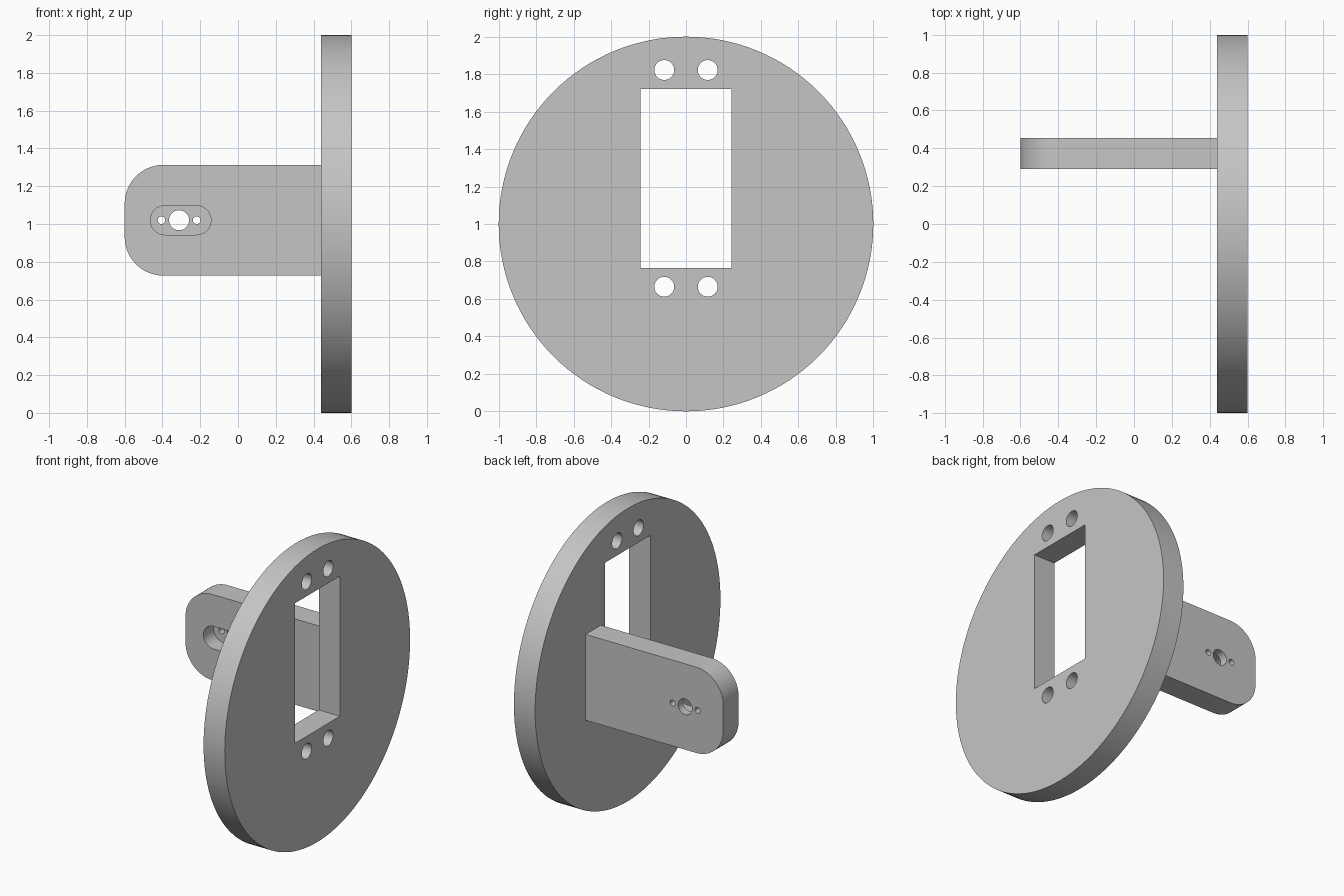
import bpy
import bmesh
from math import cos, sin, pi, radians
from mathutils import Vector

cube = bpy.data.objects.get("Cube")
if cube:
    bpy.data.objects.remove(cube, do_unlink=True)

grey = bpy.data.materials.new("plain grey")
grey.use_nodes = True
grey.diffuse_color = (0.56, 0.56, 0.56, 1)
grey.node_tree.nodes["Principled BSDF"].inputs["Base Color"].default_value = (0.56, 0.56, 0.56, 1)


def arc(u, v, r, start, end, steps):
    """Points along an arc, angles in degrees."""
    angles = [radians(start + (end - start) * i / steps) for i in range(steps + 1)]
    return [(u + r * cos(a), v + r * sin(a)) for a in angles]


def circle(u, v, r, steps=48):
    return arc(u, v, r, 0, 360, steps)[:-1]


def along_x(x):
    return lambda p: Vector((x, p[0], p[1]))


def along_y(y):
    return lambda p: Vector((p[0], y, p[1]))


def prism(name, outline, place, start, end):
    """Extrude an outline between two parallel planes."""
    bm = bmesh.new()
    rings = [[bm.verts.new(place(d)(p)) for p in outline] for d in (start, end)]
    for ring in rings:
        bm.faces.new(ring)
    n = len(outline)
    for i in range(n):
        j = (i + 1) % n
        bm.faces.new((rings[0][i], rings[0][j], rings[1][j], rings[1][i]))
    bmesh.ops.recalc_face_normals(bm, faces=bm.faces)
    mesh = bpy.data.meshes.new(name)
    bm.to_mesh(mesh)
    bm.free()
    mesh.materials.append(grey)
    obj = bpy.data.objects.new(name, mesh)
    bpy.context.collection.objects.link(obj)
    return obj


def select(obj):
    bpy.ops.object.select_all(action="DESELECT")
    obj.select_set(True)
    bpy.context.view_layer.objects.active = obj


def cut(obj, cutters):
    """Subtract each cutter, then shade the curved walls smooth."""
    select(obj)
    for cutter in cutters:
        cutter.hide_render = True
        mod = obj.modifiers.new("cut", "BOOLEAN")
        mod.operation = "DIFFERENCE"
        mod.solver = "EXACT"
        mod.object = cutter
        bpy.ops.object.modifier_apply(modifier=mod.name)
        bpy.data.objects.remove(cutter, do_unlink=True)
    bpy.ops.object.shade_smooth_by_angle(angle=radians(30))


# Round plate with a rectangular window and four bolt holes
plate = prism("round_plate", circle(0, 1, 1, 128), along_x, 0.44, 0.60)
window = [(-0.243, 0.766), (0.243, 0.766), (0.243, 1.722), (-0.243, 1.722)]
cutters = [prism("window_cutter", window, along_x, 0.3, 0.7)]
for y in (-0.116, 0.116):
    for z in (0.665, 1.822):
        cutters.append(prism("bolt_cutter", circle(y, z, 0.053), along_x, 0.3, 0.7))
cut(plate, cutters)

# Arm with a rounded free end
profile = [(0.44, 0.727), (0.44, 1.313)]
profile += arc(-0.395, 1.108, 0.205, 90, 180, 20)
profile += arc(-0.395, 0.932, 0.205, 180, 270, 20)
arm = prism("side_arm", profile, along_y, 0.29, 0.455)

# Recessed slot in the arm's front, with a shaft hole and two screw holes
slot = arc(-0.387, 1.02, 0.077, 90, 270, 24) + arc(-0.22, 1.02, 0.077, -90, 90, 24)
cutters = [prism("slot_cutter", slot, along_y, 0.2, 0.40)]
for x, r in ((-0.312, 0.053), (-0.405, 0.02), (-0.219, 0.02)):
    cutters.append(prism("hole_cutter", circle(x, 1.02, r), along_y, 0.2, 0.6))
cut(arm, cutters)
